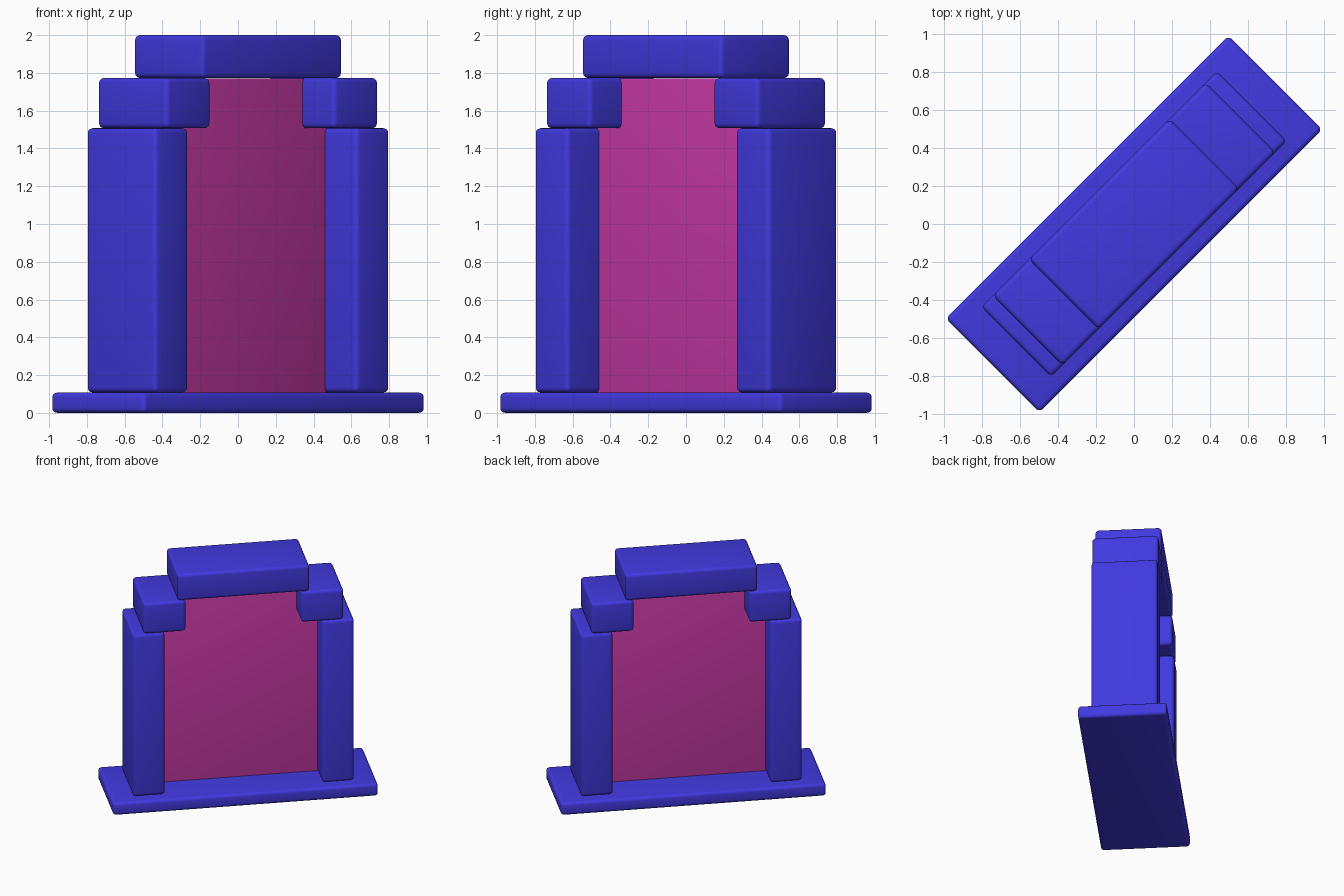
import bpy, math
from mathutils import Matrix

if "Cube" in bpy.data.objects:
    bpy.data.objects.remove(bpy.data.objects["Cube"])

TURN = Matrix.Rotation(math.radians(45), 4, 'Z')


def material(name, rgb):
    m = bpy.data.materials.new(name)
    m.diffuse_color = (*rgb, 1)
    m.use_nodes = True
    m.node_tree.nodes["Principled BSDF"].inputs["Base Color"].default_value = m.diffuse_color
    return m


BLUE = material("blue", (0.053, 0.041, 0.745))
PINK = material("pink", (0.597, 0.042, 0.392))


def block(name, u, v, z, mat, radius):
    """Rounded box spanning u (length), v (depth) and z, turned 45 degrees."""
    bpy.ops.mesh.primitive_cube_add(size=1)
    ob = bpy.context.object
    ob.name = name
    spans = (u, v, z)
    scale = Matrix.Diagonal([b - a for a, b in spans] + [1])
    centre = Matrix.Translation([(a + b) / 2 for a, b in spans])
    ob.data.transform(TURN @ centre @ scale)
    ob.data.materials.append(mat)
    if radius:
        bev = ob.modifiers.new("rounded_edges", 'BEVEL')
        bev.width = radius
        bev.segments = 4
        bpy.ops.object.modifier_apply(modifier=bev.name)
        bpy.ops.object.shade_smooth_by_angle(angle=math.radians(40))
    return ob


DEPTH = (-0.26, 0.26)

# Base slab and top lintel
block("base", (-1.055, 1.055), (-0.35, 0.35), (0, 0.108), BLUE, 0.026)
block("lintel", (-0.525, 0.525), DEPTH, (1.773, 2.0), BLUE, 0.026)

# Pillars and stepped corner blocks on both ends
for side, s in (("left", -1), ("right", 1)):
    block(side + "_pillar", sorted((s * 0.627, s * 0.88)), DEPTH,
          (0.108, 1.507), BLUE, 0.026)
    block(side + "_corner_block", sorted((s * 0.46, s * 0.795)), DEPTH,
          (1.507, 1.773), BLUE, 0.026)

# Thin panel filling the doorway
block("door_panel", (-0.645, 0.645), (-0.024, 0.024), (0.1, 1.771), PINK, 0.008)
